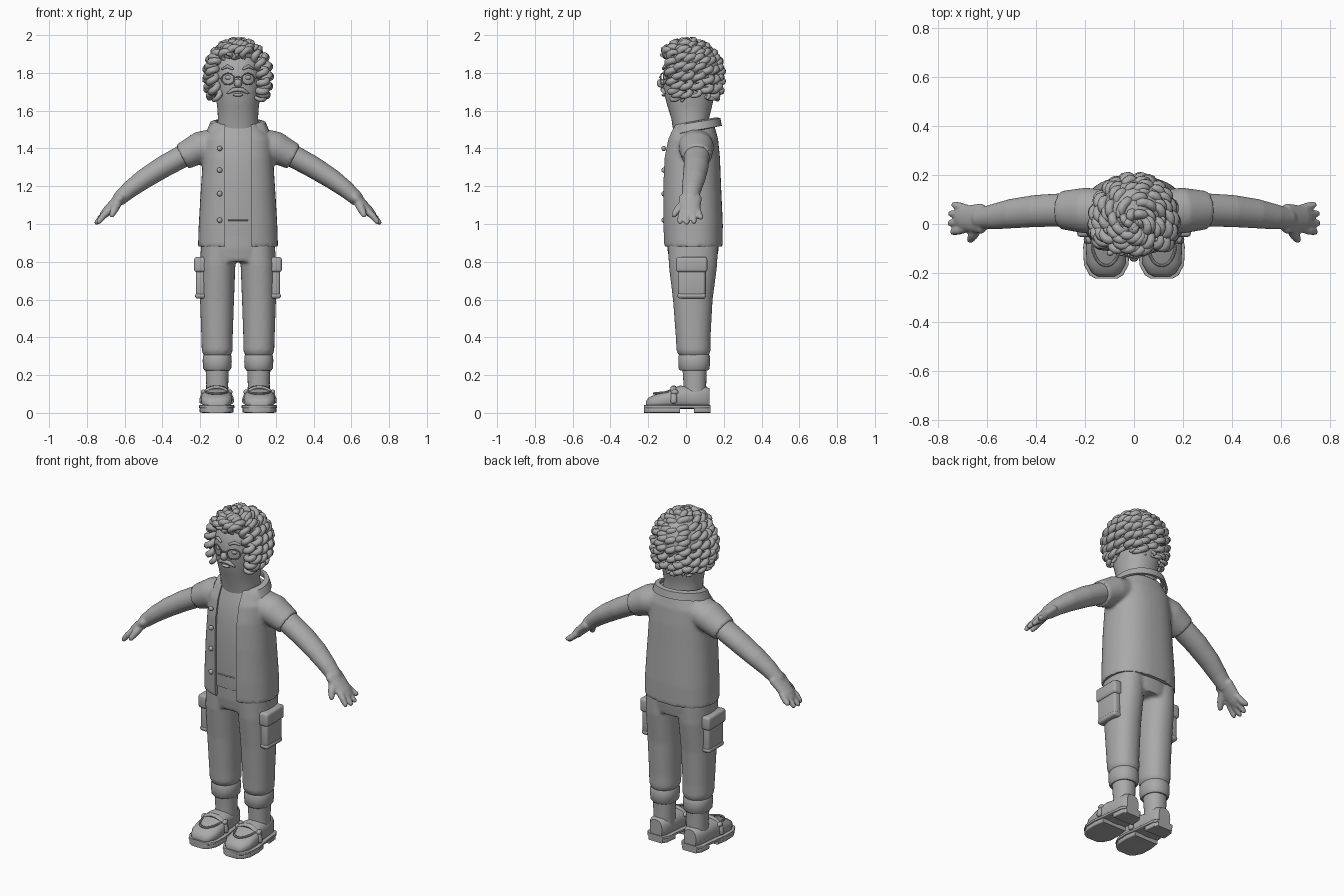
import bpy, bmesh, random
from math import sin, cos, pi, sqrt
from mathutils import Vector as V

random.seed(4)
if "Cube" in bpy.data.objects:
    bpy.data.objects.remove(bpy.data.objects["Cube"])

clay = bpy.data.materials.new("plain_grey")
clay.use_nodes = True
clay.diffuse_color = (0.4, 0.4, 0.4, 1)
clay.node_tree.nodes["Principled BSDF"].inputs["Base Color"].default_value = (0.4, 0.4, 0.4, 1)


def power(t, p):
    return (1 if t >= 0 else -1) * abs(t) ** (2 / p)


def loft(bm, rings, n=32, p=2.0):
    """Skin a closed tube over rings given as (centre, half axis, half axis)."""
    rows = []
    for c, u, v in rings:
        rows.append([bm.verts.new(V(c) + V(u) * power(cos(2 * pi * i / n), p)
                                  + V(v) * power(sin(2 * pi * i / n), p)) for i in range(n)])
    for a, b in zip(rows, rows[1:]):
        for i in range(n):
            j = (i + 1) % n
            bm.faces.new((a[i], a[j], b[j], b[i]))
    bm.faces.new(rows[0][::-1])
    bm.faces.new(rows[-1])


def stack(bm, rows, n=40, p=2.2):
    """Loft upward from rows of (z, centre x, centre y, half width, half depth)."""
    loft(bm, [((x, y, z), (rx, 0, 0), (0, ry, 0)) for z, x, y, rx, ry in rows], n, p)


def tube(bm, pts, n=12, wide=1.0, ref=(0, 1, 0), cap=True):
    """Sweep a tube along (x, y, z, radius) points, with rounded ends if wanted."""
    pts = [(V(q[:3]), q[3]) for q in pts]
    if cap:
        for end in (0, -1):
            a, r = pts[end]
            d = (a - pts[1 if end == 0 else -2][0]).normalized()
            extra = [(a + d * r * .6, r * .75), (a + d * r * .95, r * .25)]
            pts = extra[::-1] + pts if end == 0 else pts + extra
    v, rings = V(ref), []
    for i, (c, r) in enumerate(pts):
        d = (pts[min(i + 1, len(pts) - 1)][0] - pts[max(i - 1, 0)][0]).normalized()
        v = (v - d * v.dot(d)).normalized()
        rings.append((c, d.cross(v) * r, v * r * wide))
    loft(bm, rings, n)


def box(bm, centre, size):
    made = bmesh.ops.create_cube(bm, size=1)["verts"]
    bmesh.ops.scale(bm, vec=size, verts=made)
    bmesh.ops.translate(bm, vec=centre, verts=made)


def ball(bm, centre, size):
    made = bmesh.ops.create_uvsphere(bm, u_segments=16, v_segments=10, radius=1)["verts"]
    bmesh.ops.scale(bm, vec=size, verts=made)
    bmesh.ops.translate(bm, vec=centre, verts=made)


def finish(name, bm, mirror=False, voxel=0, bevel=0, thick=0, cutter=None, angle=0.7):
    bmesh.ops.recalc_face_normals(bm, faces=bm.faces)
    me = bpy.data.meshes.new(name)
    bm.to_mesh(me)
    bm.free()
    ob = bpy.data.objects.new(name, me)
    bpy.context.collection.objects.link(ob)
    me.materials.append(clay)
    if mirror:
        ob.modifiers.new("mirror", 'MIRROR').use_mirror_merge = False
    if thick:
        ob.modifiers.new("thickness", 'SOLIDIFY').thickness = thick
    if bevel:
        m = ob.modifiers.new("bevel", 'BEVEL')
        m.width, m.segments = bevel, 3
    if voxel:
        m = ob.modifiers.new("blend", 'REMESH')
        m.mode, m.voxel_size = 'VOXEL', voxel
        m = ob.modifiers.new("soften", 'SMOOTH')
        m.iterations = 4
    if cutter:
        m = ob.modifiers.new("cut", 'BOOLEAN')
        m.operation, m.object = 'DIFFERENCE', cutter
    bpy.ops.object.select_all(action='DESELECT')
    ob.select_set(True)
    bpy.context.view_layer.objects.active = ob
    bpy.ops.object.convert(target='MESH')
    bpy.ops.object.shade_smooth_by_angle(angle=angle)
    return ob


# Open shirt with short sleeves
torso = [(.88, 0, .037, .212, .157), (1.0, 0, .035, .208, .16), (1.2, 0, .03, .196, .156),
         (1.35, 0, .03, .186, .15), (1.45, 0, .035, .18, .135), (1.53, 0, .04, .12, .108)]
bm = bmesh.new()
box(bm, (0, -.2, 1.2), (.14, .4, 1))
opening = finish("shirt_opening_cutter", bm)
bm = bmesh.new()
stack(bm, torso, p=2.4)
for s in (1, -1):
    tube(bm, [(.06 * s, .045, 1.44, .08), (.2 * s, .055, 1.405, .085), (.296 * s, .057, 1.355, .071)],
         n=28, wide=1.1, cap=False)
finish("shirt", bm, voxel=.01, cutter=opening)
bpy.data.objects.remove(opening)

# Undershirt and its hem seam
bm = bmesh.new()
stack(bm, [(z if z > .9 else .94, x, y, rx * .9, ry * .92) for z, x, y, rx, ry in torso], p=2.4)
tube(bm, [(-.05, -.111, 1.02, .004), (.05, -.111, 1.02, .004)], ref=(0, 0, 1))
finish("undershirt", bm)

# Collar folded around the neck with pointed front tips
bm = bmesh.new()
rows = []
for i in range(33):
    a = .62 + (2 * pi - 1.24) * i / 32
    f = (1 + cos(a)) / 2
    tip = max(0, f - .72) / .18
    top = (.118 * sin(a), .045 - .115 * cos(a), 1.565 - .04 * f)
    low = ((.165 - .02 * tip) * sin(a), .04 - .15 * cos(a), 1.52 - .05 * f - .055 * tip)
    mid = [(p + q) / 2 * (1.04 if k < 2 else 1) for k, (p, q) in enumerate(zip(top, low))]
    mid[2] += .018
    rows.append([bm.verts.new(q) for q in (top, mid, low)])
for a, b in zip(rows, rows[1:]):
    for k in (0, 1):
        bm.faces.new((a[k], a[k + 1], b[k + 1], b[k]))
finish("collar", bm, thick=.012)

# Buttons on the right side of the shirt
bm = bmesh.new()
for z in (1.4, 1.285, 1.16, 1.02):
    ball(bm, (-.097, -.118, z), (.014, .012, .014))
finish("buttons", bm)

# Trousers
bm = bmesh.new()
stack(bm, [(.8, 0, .037, .185, .125), (.87, 0, .037, .197, .136), (.98, 0, .035, .19, .138)])
for s in (1, -1):
    stack(bm, [(.9, .105 * s, .037, .09, .132), (.78, .108 * s, .037, .094, .128),
               (.6, .111 * s, .036, .09, .105), (.4, .111 * s, .038, .083, .092),
               (.33, .11 * s, .04, .082, .09), (.3, .11 * s, .042, .07, .078)])
finish("trousers", bm, voxel=.01)

bm = bmesh.new()
stack(bm, [(.225, .11, .043, .066, .074), (.235, .11, .043, .074, .082), (.27, .11, .043, .077, .084),
           (.3, .11, .043, .076, .083), (.318, .11, .042, .066, .074)])
finish("trouser_cuffs", bm, mirror=True)

bm = bmesh.new()
box(bm, (.198, .03, .69), (.05, .145, .17))
box(bm, (.2, .03, .785), (.064, .165, .08))
box(bm, (.2, .03, .62), (.055, .15, .03))
finish("cargo_pockets", bm, mirror=True, bevel=.014)

# Ankles and loafers
bm = bmesh.new()
stack(bm, [(.08, .11, .047, .06, .062), (.15, .11, .047, .058, .06), (.27, .11, .045, .063, .066)])
finish("ankles", bm, mirror=True)

shoe = [(-.213, .035, .06), (-.2, .058, .08), (-.16, .08, .098), (-.09, .083, .122), (-.03, .073, .145),
        (.04, .064, .135), (.1, .058, .14), (.125, .04, .13)]
bm = bmesh.new()
loft(bm, [((.113, y, (top + .02) / 2), (w, 0, 0), (0, 0, (top - .02) / 2)) for y, w, top in shoe], 32, 2.5)
finish("shoe_uppers", bm, mirror=True)

bm = bmesh.new()
for z, h, grow, lo, hi in ((.033, .009, .011, -1, 1), (.014, .014, .007, -1, 0), (.014, .014, .007, .03, 1)):
    part = [s for s in shoe if lo <= s[0] <= hi]
    loft(bm, [((.113, y * 1.04, z), (w + grow, 0, 0), (0, 0, h)) for y, w, top in part], 32, 8)
finish("shoe_soles", bm, mirror=True)

bm = bmesh.new()
tube(bm, [(.113 + .08 * cos(t), -.065, .06 + .073 * sin(t), .012) for t in [pi * k / 14 for k in range(15)]],
     wide=1.4)
tube(bm, [(.113 + .058 * cos(t), -.07 - .1 * sin(t), .113 - .01 * sin(t), .006)
          for t in [pi * k / 14 for k in range(15)]], n=8, ref=(0, 0, 1))
for s in (1, -1):
    ball(bm, (.113 + s * .07, -.06, .11), (.014, .02, .014))
finish("shoe_straps", bm, mirror=True)

# Arms and hands
bm = bmesh.new()
tube(bm, [(.18, .055, 1.42, .06), (.3, .057, 1.355, .06), (.4, .053, 1.3, .058), (.5, .042, 1.237, .053),
          (.57, .03, 1.185, .046), (.63, .022, 1.132, .038)], n=24, wide=1.13)
tube(bm, [(.62, .022, 1.14, .032), (.66, .022, 1.1, .029), (.695, .024, 1.065, .026),
          (.715, .026, 1.045, .02)], n=24, wide=1.95)
for y, x, z in ((-.032, .737, 1.012), (.004, .748, 1.008), (.042, .745, 1.012), (.078, .732, 1.035)):
    tube(bm, [(.68, .022 + (y - .022) * .7, 1.075, .018), (.715, y * .9 + .002, 1.042, .018), (x, y, z, .014)])
tube(bm, [(.635, -.005, 1.115, .024), (.655, -.045, 1.075, .021), (.667, -.064, 1.048, .015)], ref=(1, 0, 0))
finish("arms", bm, mirror=True, voxel=.006)

# Head and neck
bm = bmesh.new()
stack(bm, [(1.48, 0, .035, .115, .1), (1.56, 0, .022, .106, .1), (1.62, 0, .02, .11, .117),
           (1.7, 0, .018, .122, .136), (1.78, 0, .02, .132, .143), (1.86, 0, .025, .125, .135),
           (1.92, 0, .03, .095, .1), (1.95, 0, .03, .05, .055)])
finish("head", bm)


def face_y(x):
    return .02 - .143 * sqrt(1 - (x / .135) ** 2)


# Face: nose, eyes, brows, moustache and lips
bm = bmesh.new()
ball(bm, (0, -.13, 1.745), (.021, .024, .024))
finish("nose", bm)
bm = bmesh.new()
ball(bm, (.05, face_y(.05) + .004, 1.775), (.019, .011, .012))
finish("eyes", bm, mirror=True)
bm = bmesh.new()
tube(bm, [(x, face_y(x) - .002, z, r) for x, z, r in ((.03, 1.822, .007), (.055, 1.835, .009), (.085, 1.82, .005))])
finish("eyebrows", bm, mirror=True)
bm = bmesh.new()
tube(bm, [(x, face_y(x) - .002, z, r) for x, z, r in ((0, 1.712, .01), (.025, 1.71, .012), (.055, 1.692, .005))])
finish("moustache", bm, mirror=True)
bm = bmesh.new()
ball(bm, (0, -.117, 1.683), (.028, .012, .008))
finish("lower_lip", bm)

# Round glasses
bm = bmesh.new()
ring = [(.053 + .034 * cos(t), 1.768 + .03 * sin(t)) for t in [2 * pi * k / 24 for k in range(25)]]
tube(bm, [(x, face_y(x) - .012, z, .0035) for x, z in ring], n=8, cap=False)
tube(bm, [(0, -.14, 1.777, .0035), (.02, -.134, 1.775, .0035)], n=8)
tube(bm, [(.087, face_y(.087) - .012, 1.772, .0035), (.138, .02, 1.775, .0035)], n=8, ref=(0, 0, 1))
finish("glasses", bm, mirror=True)

# Hair: an under-cap and coiled locks falling from the crown
bm = bmesh.new()
ball(bm, (0, .045, 1.82), (.15, .145, .145))
finish("hair_cap", bm)


def scalp(a, t, lift):
    """Point on the hair dome: a turns from the front, t goes down from the crown."""
    side = sin(t) if t < pi / 2 else sin(t) ** .45
    return V(((.153 + lift) * sin(a) * side, .012 - (.165 + lift) * cos(a) * side, 1.79 + (.165 + lift) * cos(t)))


def lock(bm, a, start, end):
    steps = int((end - start) * 42)
    phase, pts = random.uniform(0, 2 * pi), []
    for i in range(steps + 1):
        f = i / steps
        t = start + (end - start) * f
        turn = phase + 2 * pi * (end - start) * f * 3.4
        around = a + .1 * sin(3 * f + phase) + .021 * cos(turn) / max(.06, .16 * sin(t))
        r = .0185 * min(1, .6 + 4 * f, .45 + 4 * (1 - f))
        pts.append((*scalp(around, t, .021 * sin(turn)), r))
    tube(bm, pts, n=8, ref=(sin(a + 1), cos(a + 1), .3))


bm = bmesh.new()
count = 22
for k in range(count):
    a = 2 * pi * (k + .5) / count
    front = min(a, 2 * pi - a)
    start = (.12, .75, .4, .75)[k % 4]
    end = random.uniform(.85, 1.0) if front < .75 else random.uniform(2.25, 2.5)
    lock(bm, a, min(start, .45) if front < .75 else start, end)
for k in range(5):
    lock(bm, 2 * pi * k / 5, .08, .7)
finish("curly_hair", bm, angle=1.0)
